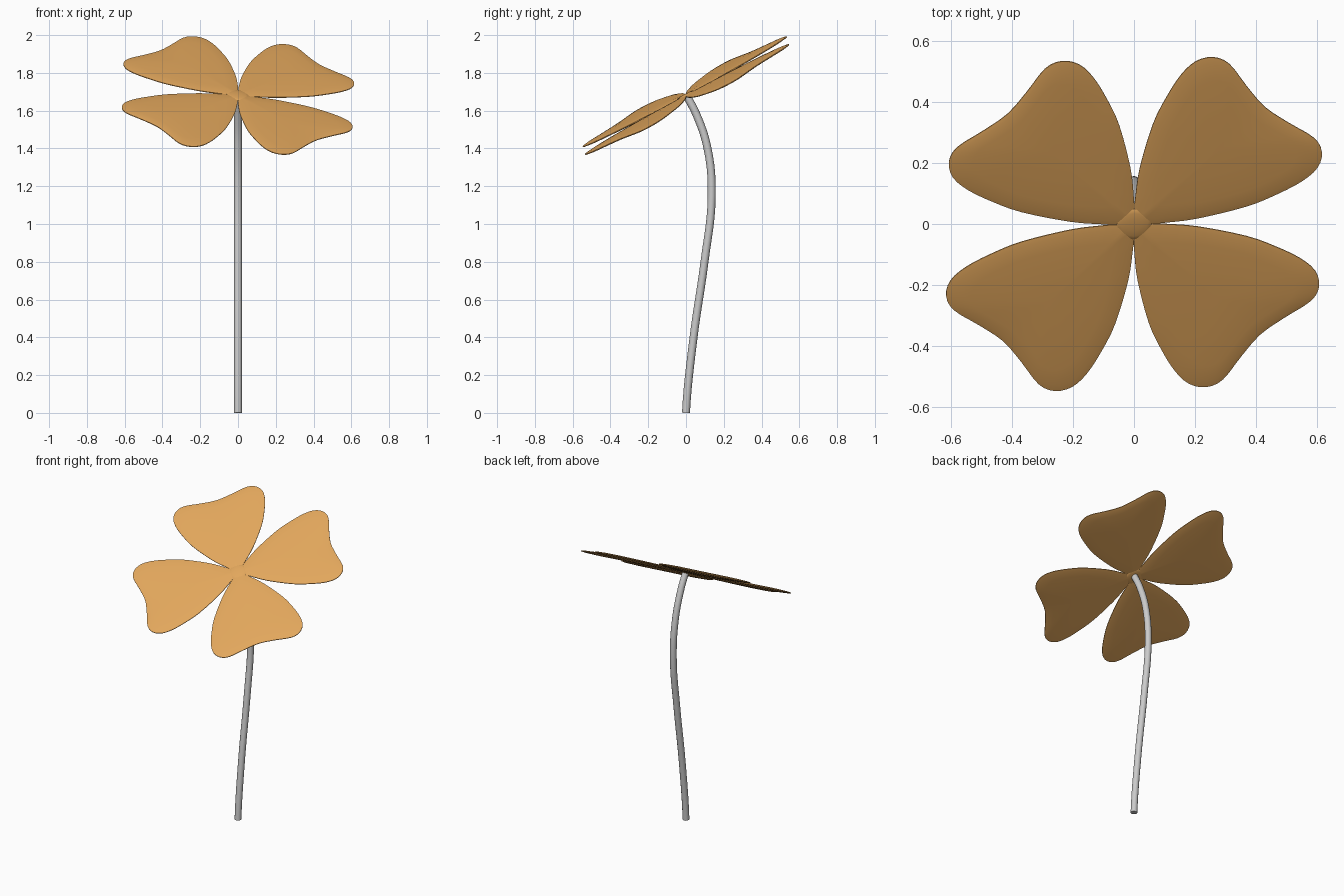
import bpy, bmesh, math
from mathutils import Vector, Matrix

if "Cube" in bpy.data.objects:
    bpy.data.objects.remove(bpy.data.objects["Cube"])


def material(name, rgb):
    m = bpy.data.materials.new(name)
    m.diffuse_color = (*rgb, 1.0)
    m.use_nodes = True
    m.node_tree.nodes["Principled BSDF"].inputs["Base Color"].default_value = m.diffuse_color
    return m


ORANGE = material("soft orange", (0.76, 0.385, 0.107))
GREY = material("stem grey", (0.6, 0.6, 0.6))

# Tilted frame of the flower head: d = axis of the first petal, n = normal
CENTRE = Vector((0, 0, 1.68))
n = Vector((0.10, -0.541, 1)).normalized()
d = Vector((0.717, 0.641, 0.274))
d = (d - n * d.dot(n)).normalized()
e = n.cross(d)
HEAD = Matrix.Translation(CENTRE) @ Matrix((d, e, n)).transposed().to_4x4()


def link(name, mesh, mat, matrix=Matrix()):
    ob = bpy.data.objects.new(name, mesh)
    bpy.context.collection.objects.link(ob)
    if not mesh.materials:
        mesh.materials.append(mat)
    ob.matrix_world = matrix
    return ob


def smooth_loop(pts, steps):
    """Closed Catmull-Rom loop, with the first point kept sharp."""
    out, k = [], len(pts)
    for i in range(k):
        b, c = pts[i], pts[(i + 1) % k]
        a = b if i == 0 else pts[i - 1]
        f = c if i == k - 1 else pts[(i + 2) % k]
        for j in range(steps):
            t = j / steps
            out.append(0.5 * (2 * b + (c - a) * t + (2 * a - 5 * b + 4 * c - f) * t * t
                              + (3 * b - a - 3 * c + f) * t ** 3))
    return out


# Heart-shaped petal: half outline (along, across), mirrored
half = [(0.04, 0.04), (0.075, 0.071), (0.16, 0.138), (0.30, 0.222), (0.40, 0.262),
        (0.49, 0.287), (0.56, 0.288), (0.61, 0.257), (0.629, 0.20), (0.611, 0.10)]
pts = [(0, 0)] + [(a, -c) for a, c in half] + [(0.598, 0)] + half[::-1]
outline = smooth_loop([Vector(p) for p in pts], 3)


def petal_mesh():
    """Thin pillow: rings shrink from the rim towards the middle on both sides."""
    bm = bmesh.new()
    mid, count = Vector((0.40, 0)), len(outline)
    for side in (1, -1):
        rings = []
        for s in (1.0, 0.93, 0.75, 0.4):
            z = side * (0.002 + 0.009 * math.sqrt(1 - s * s))
            rings.append([bm.verts.new((*(mid + (p - mid) * s), z)) for p in outline])
        for r0, r1 in zip(rings, rings[1:]):
            for i in range(count):
                j = (i + 1) % count
                bm.faces.new((r0[i], r0[j], r1[j], r1[i]))
        tip = bm.verts.new((*mid, side * 0.011))
        for i in range(count):
            bm.faces.new((rings[-1][i], rings[-1][(i + 1) % count], tip))
        if side == 1:
            top = rings[0]
        else:
            for i in range(count):
                j = (i + 1) % count
                bm.faces.new((top[i], top[j], rings[0][j], rings[0][i]))
    bmesh.ops.recalc_face_normals(bm, faces=bm.faces)
    me = bpy.data.meshes.new("petal")
    bm.to_mesh(me)
    bm.free()
    me.shade_smooth()
    me.set_sharp_from_angle(angle=math.radians(40))
    return me


# Four petals turned around the head
petal = petal_mesh()
for i in range(4):
    link(f"petal_{i + 1}", petal, ORANGE, HEAD @ Matrix.Rotation(i * math.pi / 2, 4, 'Z'))

# Small flat centre joining the petals
bm = bmesh.new()
bmesh.ops.create_uvsphere(bm, u_segments=16, v_segments=8, radius=1,
                          matrix=Matrix.Diagonal((0.06, 0.06, 0.009, 1)))
hub = bpy.data.meshes.new("flower_centre")
bm.to_mesh(hub)
bm.free()
hub.shade_smooth()
link("flower_centre", hub, ORANGE, HEAD)

# Curved stem: bevelled curve in the y-z plane
curve = bpy.data.curves.new("stem", 'CURVE')
curve.dimensions = '3D'
curve.bevel_depth = 0.021
curve.bevel_resolution = 4
curve.resolution_u = 6
curve.use_fill_caps = True
path = [(0, 0), (0.04, 0.4), (0.098, 0.8), (0.136, 1.15), (0.114, 1.4), (0.055, 1.58), (0.006, 1.675)]
sp = curve.splines.new('BEZIER')
sp.bezier_points.add(len(path) - 1)
for bp, (y, z) in zip(sp.bezier_points, path):
    bp.co = (0, y, z)
    bp.handle_left_type = bp.handle_right_type = 'AUTO'
# flat base on the ground
base = sp.bezier_points[0]
base.handle_left_type = base.handle_right_type = 'FREE'
base.handle_left, base.handle_right = (0, 0, -0.13), (0, 0.006, 0.13)
stem = bpy.data.objects.new("stem", curve)
bpy.context.collection.objects.link(stem)
curve.materials.append(GREY)
bpy.context.view_layer.objects.active = stem
stem.select_set(True)
bpy.ops.object.convert(target='MESH')
bpy.ops.object.shade_smooth_by_angle(angle=math.radians(40))
